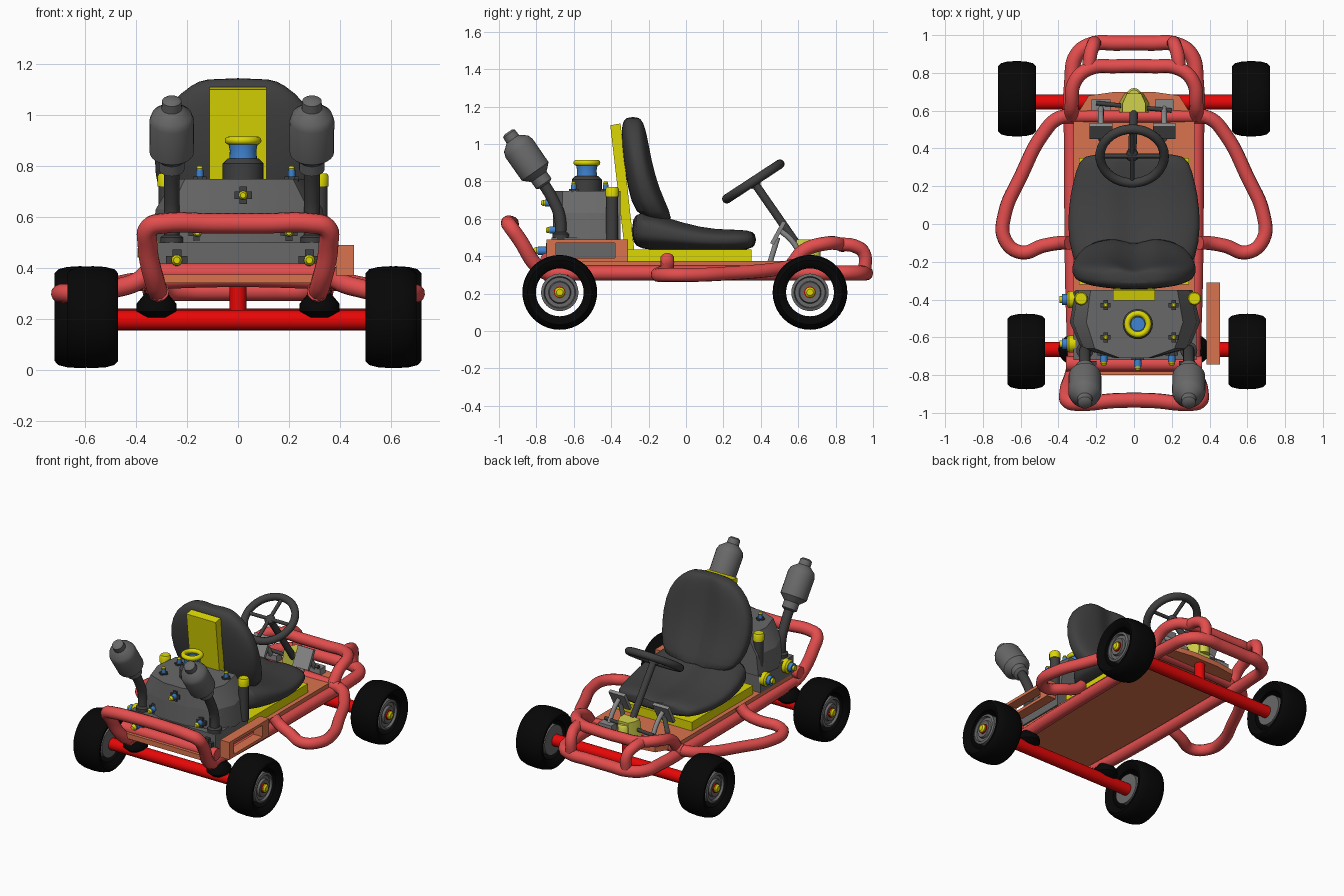
import bpy, bmesh
from math import sin, cos, pi
from mathutils import Vector, Matrix

if "Cube" in bpy.data.objects:
    bpy.data.objects.remove(bpy.data.objects["Cube"])


def material(name, r, g, b):
    m = bpy.data.materials.new(name)
    m.use_nodes = True
    m.diffuse_color = (r, g, b, 1)
    m.node_tree.nodes["Principled BSDF"].inputs["Base Color"].default_value = (r, g, b, 1)
    return m


BLACK = material("tyre black", .002, .002, .002)
DARK = material("dark grey", .05, .05, .05)
GREY = material("engine grey", .14, .14, .14)
STEEL = material("steel grey", .25, .25, .25)
FRAME = material("frame red", .77, .075, .075)
RED = material("axle red", .82, .002, .002)
ORANGE = material("plate orange", .7, .17, .075)
YELLOW = material("yellow", .72, .68, .001)
LIME = material("pale yellow", .65, .65, .07)
BLUE = material("blue", .05, .23, .65)


def shade(ob):
    bpy.ops.object.select_all(action='DESELECT')
    ob.select_set(True)
    bpy.context.view_layer.objects.active = ob
    bpy.ops.object.shade_smooth_by_angle(angle=.7)
    return ob


def finish(name, bm, mat):
    bmesh.ops.remove_doubles(bm, verts=bm.verts, dist=1e-5)
    bmesh.ops.recalc_face_normals(bm, faces=bm.faces)
    me = bpy.data.meshes.new(name)
    bm.to_mesh(me)
    bm.free()
    me.materials.append(mat)
    ob = bpy.data.objects.new(name, me)
    bpy.context.collection.objects.link(ob)
    return shade(ob)


def skin(name, rings, mat, closed=False):
    """Join equal rings of points into a surface, capped or closed on itself."""
    bm = bmesh.new()
    vs = [[bm.verts.new(p) for p in ring] for ring in rings]
    n = len(rings[0])
    for a, b in zip(vs, vs[1:] + vs[:1] if closed else vs[1:]):
        for i in range(n):
            bm.faces.new((a[i], a[(i + 1) % n], b[(i + 1) % n], b[i]))
    if not closed:
        bm.faces.new(vs[0])
        bm.faces.new(vs[-1])
    return finish(name, bm, mat)


def lathe(name, p, d, profile, mat, n=24, closed=False):
    """Spin (radius, height) pairs around axis d starting at p."""
    q = Vector(d).to_track_quat('Z', 'Y')
    rings = [[Vector(p) + q @ Vector((r * cos(2 * pi * i / n), r * sin(2 * pi * i / n), h))
              for i in range(n)] for r, h in profile]
    return skin(name, rings, mat, closed)


def rod(name, a, b, r, mat, n=20):
    d = Vector(b) - Vector(a)
    return lathe(name, a, d, [(r, 0), (r, d.length)], mat, n)


def ring(name, p, d, R, r, mat):
    return lathe(name, p, d, [(R + r * cos(k * pi / 6), r * sin(k * pi / 6)) for k in range(12)],
                 mat, 36, True)


def box(name, lo, hi, mat, matrix=None):
    bm = bmesh.new()
    lo, hi = Vector(lo), Vector(hi)
    bmesh.ops.create_cube(bm, size=1, matrix=Matrix.Translation((lo + hi) / 2) @ Matrix.Diagonal((*(hi - lo), 1)))
    if matrix:
        bm.transform(matrix)
    return finish(name, bm, mat)


def prism(name, pts, z0, z1, mat, top=1):
    return skin(name, [[(x, y, z0) for x, y in pts], [(x * top, y, z1) for x, y in pts]], mat)


def tube(name, pts, r, mat=FRAME, mirrored=False):
    if mirrored:
        pts = pts + [(-x, y, z) for x, y, z in reversed(pts)]
    cu = bpy.data.curves.new(name, 'CURVE')
    cu.dimensions = '3D'
    cu.bevel_depth, cu.bevel_resolution, cu.resolution_u = r, 4, 6
    cu.use_fill_caps = True
    sp = cu.splines.new('BEZIER')
    sp.bezier_points.add(len(pts) - 1)
    for bp, p in zip(sp.bezier_points, pts):
        bp.co = p
        bp.handle_left_type = bp.handle_right_type = 'AUTO'
    cu.materials.append(mat)
    ob = bpy.data.objects.new(name, cu)
    bpy.context.collection.objects.link(ob)
    bpy.ops.object.select_all(action='DESELECT')
    ob.select_set(True)
    bpy.context.view_layer.objects.active = ob
    bpy.ops.object.convert(target='MESH')
    return shade(bpy.context.view_layer.objects.active)


def cushion(name, sections, upright):
    """Padded shape from (y, z, half width, half thickness), with a centre groove."""
    rings = []
    for y, z, w, t in sections:
        pts = []
        for i in range(40):
            c, s = cos(2 * pi * i / 40), sin(2 * pi * i / 40)
            x = w * abs(c) ** .8 * (1 if c > 0 else -1)
            h = t * abs(s) ** .7 * (1 if s > 0 else -1)
            if s > 0:
                h -= .5 * t * max(0, 1 - abs(x) / .11)
            pts.append((x, y + h, z) if upright else (x, y, z + h))
        rings.append(pts)
    ob = skin(name, rings, DARK)
    ob.modifiers.new("soft", 'SUBSURF').levels = 1
    return ob


def bolt(p, d, k=1):
    p, d = Vector(p), Vector(d)
    m = Matrix.Translation(p) @ d.to_track_quat('Z', 'Y').to_matrix().to_4x4()
    for w, h in ((.038, .016), (.016, .038)):
        box("bolt_cross", (-w * k, -h * k, -.01), (w * k, h * k, .012 * k), DARK, m)
    rod("bolt_shank", p, p + d * .05 * k, .021 * k, BLUE, 12)
    lathe("bolt_cap", p + d * .05 * k, d, [(.016 * k, 0), (.02 * k, .008 * k), (.012 * k, .022 * k)], YELLOW, 10)


# Wheels: open tyre ring, stepped rim and hub
TYRE = [(.128, -.07), (.15, -.095), (.172, -.1), (.188, -.085), (.197, -.05), (.2, 0)]
TYRE += [(r, -h) for r, h in reversed(TYRE[:-1])]
RIM = [(.05, -.07), (.1, -.07), (.1, .07), (.085, .075), (.08, .06), (.06, .06), (.055, .075), (.035, .07)]
for x, y in ((-.62, .663), (.62, .663), (-.57, -.675), (.6, -.675)):
    out = (1 if x > 0 else -1, 0, 0)
    lathe("tyre", (x, y, .207), out, TYRE, BLACK, 40, True)
    lathe("rim", (x, y, .207), out, RIM, GREY, 32)
    lathe("hub_ring", (x, y, .207), out, [(.032, .06), (.032, .078)], RED)
    lathe("hub_cap", (x, y, .207), out, [(.028, .06), (.028, .085), (.018, .095)], YELLOW, 12)

# Axles and their mounts
rod("front_axle", (-.6, .645, .2), (.6, .645, .2), .04, RED)
rod("rear_axle", (-.56, -.665, .195), (.58, -.665, .195), .04, RED)
rod("steering_post", (0, .645, .2), (0, .645, .37), .033, RED)
for s in (-1, 1):
    lathe("axle_mount", (s * .32, -.665, .205), (0, 0, 1),
          [(.05, 0), (.08, .025), (.078, .055), (.045, .095)], BLACK)

# Tubular frame
tube("main_rails", [(.31, -.76, .31), (.325, -.3, .31), (.33, .4, .31), (.33, .75, .31),
                    (.3, .9, .31), (.21, .955, .31), (.1, .957, .31)], .04, mirrored=True)
tube("rear_bumper", [(.31, -.72, .3), (.325, -.79, .34), (.355, -.89, .49), (.345, -.94, .56),
                     (.29, -.95, .575), (.1, -.935, .575)], .04, mirrored=True)
tube("rear_cross_tube", [(.36, -.74, .38), (.1, -.74, .38)], .04, mirrored=True)
tube("upper_front_loop", [(.33, .57, .36), (.33, .63, .43), (.31, .76, .47), (.23, .825, .465),
                          (.1, .835, .46)], .037, mirrored=True)
tube("front_cross_tube", [(.38, .57, .35), (.1, .57, .36)], .036, mirrored=True)
for s in (-1, 1):
    tube("hoop_strut", [(s * .24, .82, .465), (s * .23, .9, .455), (s * .215, .95, .42), (s * .21, .955, .31)], .036)
    tube("side_bar", [(s * x, y, z) for x, y, z in (
        (.31, .57, .35), (.4, .56, .345), (.48, .48, .33), (.6, .25, .31), (.685, .05, .3), (.685, -.08, .3),
        (.6, -.15, .3), (.48, -.115, .32), (.39, -.1, .35), (.345, -.1, .39))], .037)

# Floor, running back under the engine
prism("floor_plate", [(-.32, -.8), (.32, -.8), (.32, .55), (.24, .68), (.1, .7),
                      (-.1, .7), (-.24, .68), (-.32, .55)], .34, .375, ORANGE)

# Hollow box on the left side of the engine
for z in (.37, .47):
    box("side_box_rail", (.385, -.745, z), (.455, -.31, z + .02), ORANGE)
for y in (-.745, -.38):
    box("side_box_end", (.385, y, .37), (.455, y + (.07 if y > -.5 else .05), .49), ORANGE)

# Engine block
OUTLINE = [(-.31, -.35), (.31, -.35), (.35, -.52), (.29, -.66), (.1, -.71), (-.1, -.71), (-.28, -.66), (-.34, -.52)]
box("engine_base", (-.32, -.72, .37), (.33, -.36, .5), GREY)
prism("engine_block", OUTLINE, .49, .63, GREY, .95)
prism("engine_head", [(x * .95, y) for x, y in OUTLINE], .63, .75, GREY, .78)
lathe("filler_base", (.02, -.53, .74), (0, 0, 1), [(.08, 0), (.08, .07), (.06, .09)], DARK)
lathe("filler_neck", (.02, -.53, .82), (0, 0, 1), [(.055, 0), (.052, .04), (.058, .07), (.035, .07), (.035, .03)], BLUE)
ring("filler_ring", (.02, -.53, .9), (0, 0, 1), .056, .016, YELLOW)
for s in (-1, 1):
    for y in (-.43, -.6):
        bolt((s * .18 + .03, y, .75), (0, 0, 1), .7)
for x, y, z in ((.02, -.71, .685), (-.24, -.735, .43), (.28, -.735, .43), (-.16, -.685, .54), (.2, -.685, .54)):
    bolt((x, y, z), (0, -1, 0), 1.1 if z < .5 else .9)

# Right side ports: flange, sleeve and plug
for y in (-.4, -.635):
    lathe("port_flange", (-.31, y, .46), (-1, 0, 0), [(.046, 0), (.046, .035), (.035, .045)], YELLOW, 16)
    rod("port_sleeve", (-.35, y, .46), (-.38, y, .46), .03, BLUE, 16)
    rod("port_plug", (-.38, y, .46), (-.395, y, .46), .018, YELLOW, 12)

# Capped stand pipes and exhausts
for x in (-.28, .32):
    rod("stand_pipe", (x, -.395, .48), (x, -.395, .73), .032, DARK)
    lathe("pipe_cap", (x, -.395, .72), (0, 0, 1), [(.036, 0), (.036, .04), (.03, .05), (.012, .05)], YELLOW)
for x in (-.26, .29):
    lathe("exhaust_foot", (x, -.67, .49), (0, 0, 1), [(.045, 0), (.045, .03), (.03, .04)], DARK)
    tube("exhaust_pipe", [(x, -.67, .5), (x, -.675, .61), (x, -.71, .7), (x, -.775, .81)], .031, DARK)
    lathe("muffler", (x, -.755, .78), (0, -.57, .82),
          [(.035, 0), (.05, .01), (.05, .055), (.087, .09), (.088, .24), (.078, .27), (.04, .3), (.038, .335), (.025, .345)], GREY)

# Seat
box("seat_base", (-.29, -.32, .37), (.29, .35, .435), YELLOW)
skin("seat_back_panel", [[(x, -.32, .37), (x, -.27, .37), (x, -.35, 1.11), (x, -.405, 1.1)] for x in (-.112, .112)], YELLOW)
cushion("seat_cushion", [(-.29, .54, .25, .06), (-.25, .545, .3, .11), (-.1, .52, .35, .09), (.08, .49, .35, .065),
                         (.22, .485, .325, .06), (.34, .49, .29, .055), (.375, .49, .24, .03)], False)
cushion("seat_backrest", [(-.12, .575, .22, .05), (-.175, .63, .29, .1), (-.225, .76, .33, .085), (-.26, .92, .33, .077),
                          (-.275, 1.05, .27, .072), (-.28, 1.12, .18, .06), (-.28, 1.145, .13, .035)], True)

# Steering wheel, column and bracket
hub, axis = Vector((-.01, .36, .8)), Vector((0, -.55, .84))
ring("steering_wheel", hub, axis, .17, .025, DARK)
across = Vector((0, .84, .55))
for v in (Vector((1, 0, 0)), across):
    rod("steering_spoke", hub - v * .165, hub + v * .165, .012, DARK, 10)
lathe("steering_hub", hub - axis * .03, axis, [(.03, 0), (.035, .03), (.02, .04)], DARK)
rod("steering_column", hub, (0, .61, .44), .022, DARK)
prism("steering_bracket", [(-.08, .59), (.08, .59), (.08, .64), (.05, .69), (-.05, .69), (-.08, .64)], .37, .49, LIME, .75)
lathe("bracket_knob", (0, .68, .4), (0, 0, 1), [(.04, 0), (.04, .06), (.03, .075)], LIME, 12)
rod("steering_link", (-.2, .64, .43), (.2, .6, .43), .012, DARK, 10)

# Pedals
for x in (-.175, .16):
    skin("pedal", [[(s, .45, .47), (s, .47, .46), (s, .535, .58), (s, .515, .59)] for s in (x - .06, x + .06)], STEEL)
    tube("pedal_arm", [(x, .5, .54), (x, .56, .49), (x, .62, .4)], .015, STEEL)
    rod("pedal_prop", (x, .49, .5), (x, .45, .37), .015, STEEL, 10)
    box("pedal_foot", (x - .05, .6, .37), (x + .05, .66, .42), STEEL)
